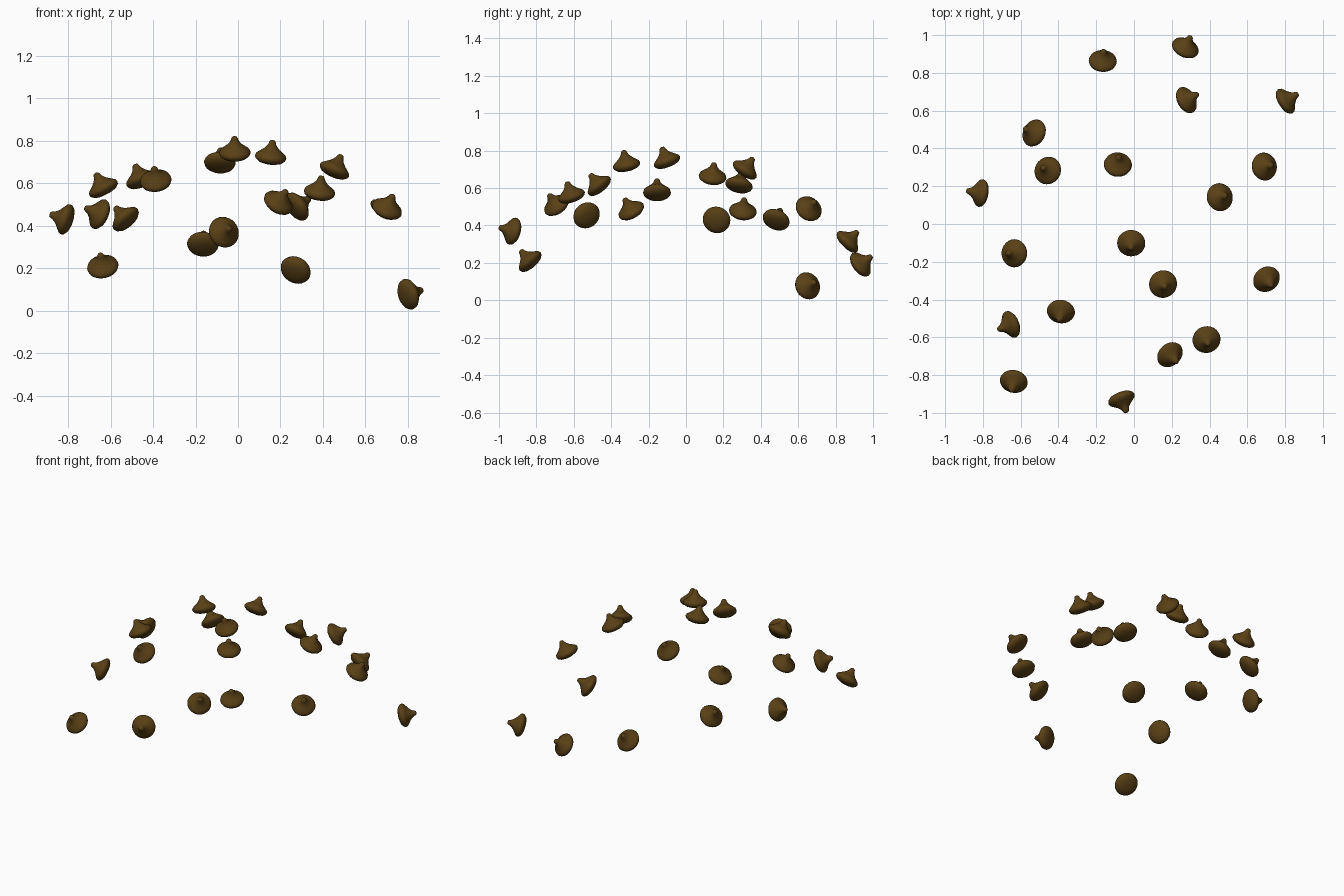
import bpy, bmesh, math
from mathutils import Vector

mat = bpy.data.materials.new("dark_brown")
mat.diffuse_color = (0.1, 0.052, 0.008, 1)

# teardrop profile (radius, height along axis): rounded base, pinched tip
PROFILE = [(0, -.042), (.030, -.041), (.055, -.034), (.070, -.022), (.0745, -.010),
           (.070, .002), (.055, .014), (.038, .027), (.025, .041), (.018, .053),
           (.0155, .062), (.011, .069), (0, .072)]
SEGMENTS = 28


def chip_mesh():
    bm = bmesh.new()
    verts = [bm.verts.new((r, 0, z)) for r, z in PROFILE]
    edges = [bm.edges.new(p) for p in zip(verts, verts[1:])]
    bmesh.ops.spin(bm, geom=verts + edges, cent=(0, 0, 0), axis=(0, 0, 1),
                   angle=2 * math.pi, steps=SEGMENTS)
    bmesh.ops.remove_doubles(bm, verts=bm.verts, dist=1e-4)
    bmesh.ops.recalc_face_normals(bm, faces=bm.faces)
    for f in bm.faces:
        f.smooth = True
    me = bpy.data.meshes.new("chip")
    bm.to_mesh(me)
    bm.free()
    me.materials.append(mat)
    return me


# chips scattered over an invisible dome: position, pointing direction
CHIPS = [
    (-.165, .87, .32, .05, .7, .7), (.275, .94, .197, .35, .75, .55),
    (.285, .66, .495, .75, .4, .5), (.81, .655, .08, .82, .5, .25),
    (-.535, .485, .438, -.62, .3, .7), (-.46, .285, .625, -.35, .2, .9),
    (-.085, .32, .705, .05, .55, .8), (.695, .305, .485, .5, .1, .85),
    (.458, .143, .67, .4, .1, .9), (-.82, .165, .433, -.93, .15, .3),
    (-.638, -.155, .585, -.45, 0, .88), (-.015, -.105, .753, -.02, -.35, .93),
    (.155, -.32, .733, .12, -.2, .97), (.705, -.297, .487, .35, -.45, .8),
    (-.388, -.47, .62, -.1, -.6, .75), (-.66, -.535, .458, -.85, -.35, .38),
    (.385, -.615, .567, .12, -.3, .93), (.195, -.697, .515, .45, -.5, .7),
    (-.638, -.84, .215, -.15, -.65, .74), (-.063, -.935, .372, .35, -.9, .25),
]

mesh = chip_mesh()
for i, c in enumerate(CHIPS):
    ob = bpy.data.objects.new(f"chip_{i + 1:02d}", mesh)
    ob.location = c[:3]
    ob.rotation_euler = Vector(c[3:]).to_track_quat('Z', 'Y').to_euler()
    bpy.context.collection.objects.link(ob)
